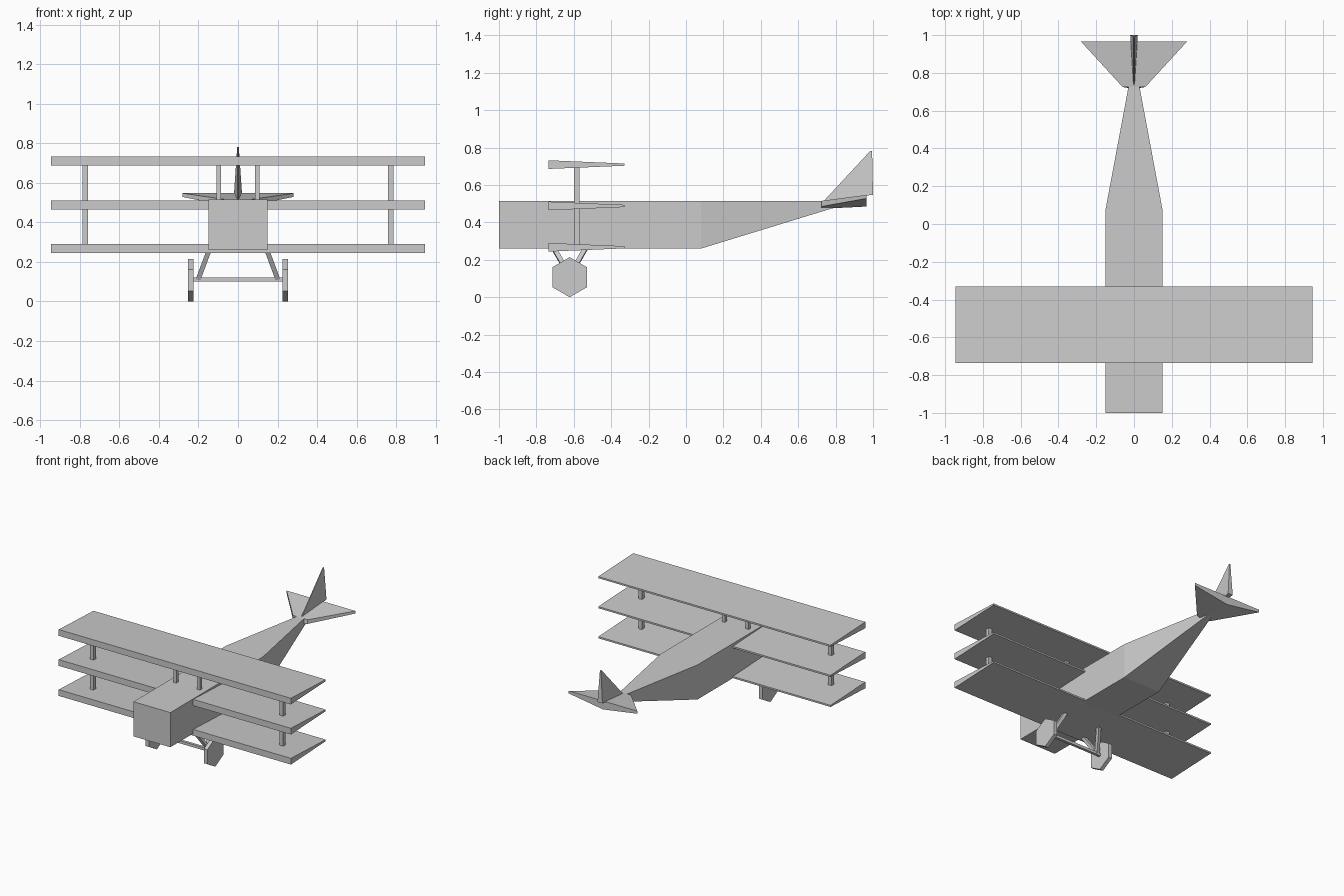
import bpy, bmesh, math
from mathutils import Vector

if "Cube" in bpy.data.objects:
    bpy.data.objects.remove(bpy.data.objects["Cube"])


def make_object(name, bm):
    bmesh.ops.recalc_face_normals(bm, faces=bm.faces)
    mesh = bpy.data.meshes.new(name)
    bm.to_mesh(mesh)
    bm.free()
    obj = bpy.data.objects.new(name, mesh)
    bpy.context.collection.objects.link(obj)
    return obj


def loft(name, sections):
    """Skin matching closed rings of points and cap both ends."""
    bm = bmesh.new()
    rings = [[bm.verts.new(p) for p in s] for s in sections]
    n = len(rings[0])
    for a, b in zip(rings, rings[1:]):
        for i in range(n):
            j = (i + 1) % n
            bm.faces.new((a[i], a[j], b[j], b[i]))
    bm.faces.new(rings[0])
    bm.faces.new(rings[-1])
    return make_object(name, bm)


def rect(y, half, z0, z1):
    return [(-half, y, z0), (half, y, z0), (half, y, z1), (-half, y, z1)]


def extrude_x(name, profile, x0, x1):
    """Extrude a (y, z) profile between two x positions."""
    return loft(name, [[(x, y, z) for y, z in profile] for x in (x0, x1)])


def bar(name, start, end, width):
    """Square bar between two points."""
    start, end = Vector(start), Vector(end)
    d = (end - start).normalized()
    ref = Vector((0, 1, 0)) if abs(d.y) < 0.9 else Vector((0, 0, 1))
    u = d.cross(ref).normalized() * width / 2
    v = d.cross(u).normalized() * width / 2
    return loft(name, [[p + u + v, p - u + v, p - u - v, p + u - v] for p in (start, end)])


# Fuselage: box nose with a tapering tail
loft("fuselage", [rect(-1.0, 0.15, 0.26, 0.515),
                  rect(0.08, 0.15, 0.26, 0.515),
                  rect(0.84, 0.008, 0.493, 0.515)])

# Three stacked wings with wedge section
for name, z in (("lower_wing", 0.267), ("middle_wing", 0.488), ("upper_wing", 0.709)):
    extrude_x(name, [(-0.735, z - 0.023), (-0.33, z - 0.006),
                     (-0.33, z + 0.006), (-0.735, z + 0.023)], -0.945, 0.945)

# Tailplane with a shallow keel below
loft("tailplane", [
    [(-0.06, 0.725, 0.515), (0.06, 0.725, 0.515), (0.06, 0.725, 0.485),
     (0, 0.715, 0.472), (-0.06, 0.725, 0.485)],
    [(-0.28, 0.965, 0.547), (0.28, 0.965, 0.547), (0.28, 0.965, 0.528),
     (0, 0.965, 0.485), (-0.28, 0.965, 0.528)]])

# Fin, thickest at its rear base
loft("tail_fin", [
    [(-0.003, 0.735, 0.513), (0.003, 0.735, 0.513), (0.02, 1.0, 0.548), (-0.02, 1.0, 0.548)],
    [(-0.002, 0.985, 0.782), (0.002, 0.985, 0.782), (0.004, 0.995, 0.782), (-0.004, 0.995, 0.782)]])

# Mirrored struts, undercarriage legs and hexagonal wheels
for side, s in (("left", -1), ("right", 1)):
    bar(side + "_wing_strut", (s * 0.772, -0.584, 0.27), (s * 0.772, -0.584, 0.705), 0.029)
    bar(side + "_centre_strut", (s * 0.097, -0.584, 0.50), (s * 0.097, -0.584, 0.705), 0.024)
    for end, dy in (("front", -0.085), ("rear", 0.085)):
        bar(f"{side}_{end}_leg", (s * 0.145, -0.622 + dy, 0.262), (s * 0.2, -0.622, 0.115), 0.024)
    hexagon = [(-0.622 + 0.107 * math.sin(i * math.pi / 3),
                0.107 + 0.107 * math.cos(i * math.pi / 3)) for i in range(6)]
    extrude_x(side + "_wheel", hexagon, s * 0.224, s * 0.252)

# Axle joining the wheels
bar("axle", (-0.23, -0.622, 0.11), (0.23, -0.622, 0.11), 0.02)
